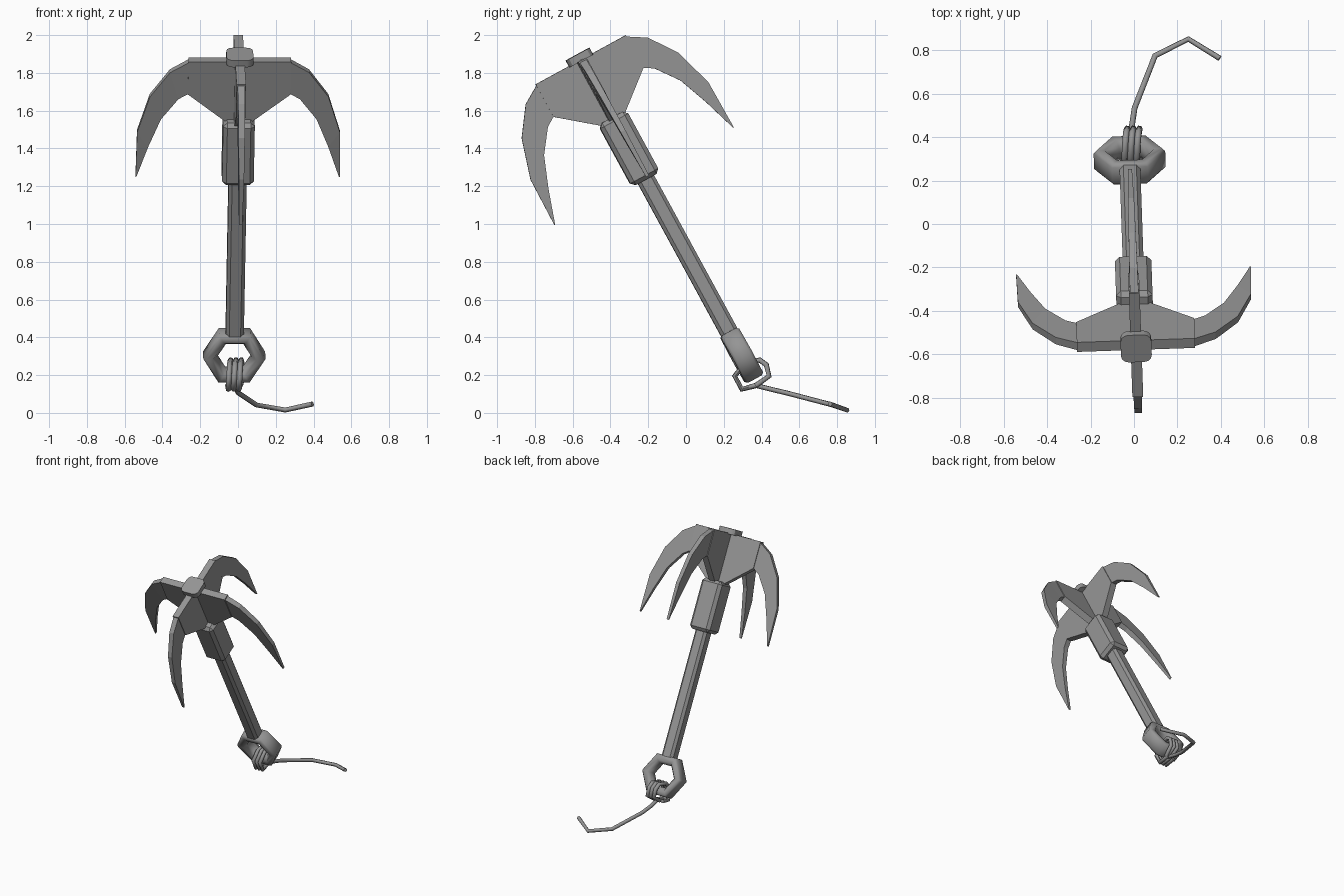
import bpy, bmesh, math
from mathutils import Matrix, Vector

cube = bpy.data.objects.get("Cube")
if cube:
    bpy.data.objects.remove(cube, do_unlink=True)

GREY = (0.3, 0.3, 0.3, 1)
steel = bpy.data.materials.new("steel grey")
steel.use_nodes = True
steel.diffuse_color = GREY
steel.node_tree.nodes["Principled BSDF"].inputs["Base Color"].default_value = GREY

# Leaning frame: local z runs up the shaft, origin at the ring centre
LEAN = (Matrix.Translation((-0.02, 0.295, 0.305))
        @ Matrix.Rotation(math.radians(28.6), 4, 'X')
        @ Matrix.Rotation(0.0165, 4, 'Y')
        @ Matrix.Rotation(0.03, 4, 'Z'))


def finish(name, bm, matrix, smooth=None):
    bmesh.ops.recalc_face_normals(bm, faces=bm.faces)
    mesh = bpy.data.meshes.new(name)
    bm.to_mesh(mesh)
    bm.free()
    mesh.materials.append(steel)
    ob = bpy.data.objects.new(name, mesh)
    bpy.context.collection.objects.link(ob)
    ob.matrix_world = matrix
    if smooth:
        bpy.ops.object.select_all(action='DESELECT')
        ob.select_set(True)
        bpy.context.view_layer.objects.active = ob
        bpy.ops.object.shade_smooth_by_angle(angle=math.radians(smooth))
    return ob


def block(name, half, low, high, bevel, upright_only=False, segments=1):
    """Square block around the shaft axis with bevelled edges."""
    bm = bmesh.new()
    bmesh.ops.create_cube(bm, size=1)
    for v in bm.verts:
        v.co = (v.co.x * 2 * half, v.co.y * 2 * half, low + (v.co.z + 0.5) * (high - low))
    edges = [e for e in bm.edges if not upright_only
             or abs(e.verts[0].co.z - e.verts[1].co.z) > 0.01]
    bmesh.ops.bevel(bm, geom=edges, offset=bevel, segments=segments,
                    profile=0.5, affect='EDGES')
    return finish(name, bm, LEAN, 30 if segments > 1 else None)


def plate(name, outer, inner, widths, angle):
    """Thin plate between two edge lines, in the plane at the given angle."""
    bm = bmesh.new()
    rows = []
    for (r1, z1), (r2, z2), w in zip(outer, inner, widths):
        rows.append([bm.verts.new(p) for p in ((r1, -w / 2, z1), (r1, w / 2, z1),
                                               (r2, w / 2, z2), (r2, -w / 2, z2))])
    for a, b in zip(rows, rows[1:]):
        for i in range(4):
            j = (i + 1) % 4
            bm.faces.new((a[i], a[j], b[j], b[i]))
    bm.faces.new(rows[0])
    bm.faces.new(rows[-1])
    bmesh.ops.remove_doubles(bm, verts=bm.verts, dist=0.0001)
    return finish(name, bm, LEAN @ Matrix.Rotation(angle, 4, 'Z'))


# Shaft, collar and cap
block("shaft", 0.048, 0.12, 1.1, 0.018, upright_only=True)
block("collar", 0.084, 1.06, 1.435, 0.022)
block("cap", 0.071, 1.775, 1.816, 0.035, upright_only=True, segments=3)

# Four crown fins, each carrying a hooked claw
fin_top = [(0, 1.782), (0.06, 1.782), (0.272, 1.782)]
fin_bottom = [(0, 1.415), (0.062, 1.415), (0.272, 1.586)]
claw_outer = [(0.268, 1.776), (0.368, 1.715), (0.473, 1.567), (0.537, 1.352), (0.541, 1.08)]
claw_inner = [(0.268, 1.588), (0.322, 1.554), (0.412, 1.432), (0.477, 1.264), (0.536, 1.082)]
for i, side in enumerate(("left", "back", "right", "front")):
    turn = i * math.pi / 2
    plate(side + "_crown_fin", fin_top, fin_bottom, [0.05] * 3, turn)
    plate(side + "_claw", claw_outer, claw_inner, [0.04, 0.037, 0.033, 0.028, 0.018], turn)

# Six-sided ring with its hole facing local y
section = [(0.165, -0.04), (0.165, 0.04), (0.152, 0.054), (0.115, 0.054),
           (0.092, 0.02), (0.092, -0.02), (0.115, -0.054), (0.152, -0.054)]
bm = bmesh.new()
loops = []
for k in range(6):
    a = k * math.pi / 3
    loops.append([bm.verts.new((r * math.cos(a), y, r * math.sin(a))) for r, y in section])
for k in range(6):
    a, b = loops[k], loops[(k + 1) % 6]
    for i in range(len(section)):
        j = (i + 1) % len(section)
        bm.faces.new((a[i], a[j], b[j], b[i]))
finish("ring", bm, LEAN, 62)


def tube(name, points, radius, sides=6):
    """Rope swept along a path, closed at both ends."""
    pts = [Vector(p) for p in points]
    bm = bmesh.new()
    rows = []
    normal = None
    for i, p in enumerate(pts):
        before = (p - pts[i - 1]).normalized() if i else None
        after = (pts[i + 1] - p).normalized() if i < len(pts) - 1 else None
        t = ((before or after) + (after or before)).normalized()
        if normal is None:
            normal = t.orthogonal()
        normal = (normal - t * normal.dot(t)).normalized()
        across = t.cross(normal)
        rows.append([bm.verts.new(p + radius * (normal * math.cos(a) + across * math.sin(a)))
                     for a in (2 * math.pi * s / sides for s in range(sides))])
    for a, b in zip(rows, rows[1:]):
        for i in range(sides):
            j = (i + 1) % sides
            bm.faces.new((a[i], a[j], b[j], b[i]))
    bm.faces.new(rows[0])
    bm.faces.new(rows[-1])
    return finish(name, bm, Matrix.Identity(4), 65)


# Rope wound three times round the bottom of the ring
turn_path = [(0.37, 0.145), (0.295, 0.125), (0.258, 0.195),
             (0.31, 0.26), (0.39, 0.28), (0.425, 0.255), (0.44, 0.195)]
coil = []
for n in range(3):
    for k, (y, z) in enumerate(turn_path):
        coil.append((-0.055 + 0.028 * (n + k / len(turn_path)), y, z))
coil.append((0.012, 0.37, 0.145))
tube("rope_coil", coil, 0.015)

# Loose rope end trailing behind
tube("rope_tail", [(-0.012, 0.37, 0.145), (-0.01, 0.45, 0.125), (0.003, 0.535, 0.105),
                   (0.097, 0.775, 0.042), (0.25, 0.852, 0.015), (0.395, 0.763, 0.047)], 0.0135)
